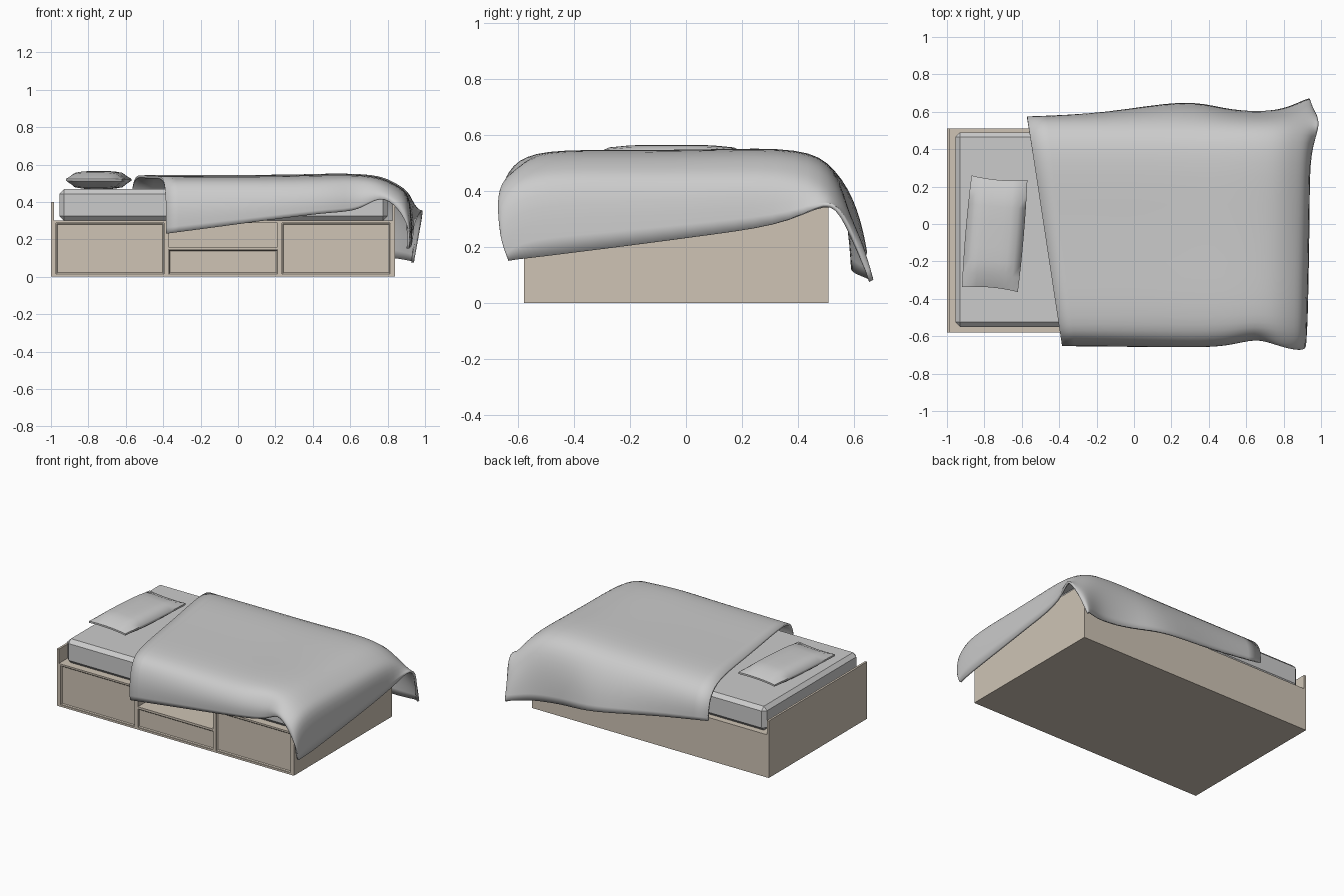
import bpy, bmesh, math

if "Cube" in bpy.data.objects:
    bpy.data.objects.remove(bpy.data.objects["Cube"])

wood = bpy.data.materials.new("wood")
wood.diffuse_color = (0.62, 0.55, 0.46, 1)
wood.use_nodes = True
wood.node_tree.nodes["Principled BSDF"].inputs["Base Color"].default_value = wood.diffuse_color


def make(name, bm, mat=None):
    me = bpy.data.meshes.new(name)
    bmesh.ops.recalc_face_normals(bm, faces=bm.faces[:])
    bm.to_mesh(me)
    bm.free()
    ob = bpy.data.objects.new(name, me)
    bpy.context.collection.objects.link(ob)
    if mat:
        me.materials.append(mat)
    return ob


def box_bm(x0, x1, y0, y1, z0, z1):
    bm = bmesh.new()
    bmesh.ops.create_cube(bm, size=1)
    for v in bm.verts:
        v.co = ((x0 + x1) / 2 + v.co.x * (x1 - x0),
                (y0 + y1) / 2 + v.co.y * (y1 - y0),
                (z0 + z1) / 2 + v.co.z * (z1 - z0))
    return bm


def board(name, *b):
    return make(name, box_bm(*b), wood)


def drawer(name, x0, x1, z0, z1):
    # panel with a narrow rim around a slightly recessed centre
    bm = box_bm(x0, x1, -0.576, -0.55, z0, z1)
    front = [f for f in bm.faces if f.normal.y < -0.9 or f.calc_center_median().y < -0.57]
    bmesh.ops.inset_region(bm, faces=front, thickness=0.008, depth=0)
    bmesh.ops.translate(bm, verts=front[0].verts[:], vec=(0, 0.006, 0))
    return make(name, bm, wood)


def smooth(ob, angle=50):
    bpy.ops.object.select_all(action='DESELECT')
    ob.select_set(True)
    bpy.context.view_layer.objects.active = ob
    bpy.ops.object.shade_smooth_by_angle(angle=math.radians(angle))


# bed frame boards
F, B = -0.58, 0.51
board("headboard", -1.0, -0.985, F, B, 0, 0.40)
board("footboard", 0.825, 0.84, F, B, 0, 0.40)
board("back_panel", -0.985, 0.825, B - 0.02, B, 0, 0.30)
board("base", -0.985, 0.825, F, B - 0.02, 0, 0.014)
board("deck", -0.985, 0.825, F, B - 0.02, 0.288, 0.30)
for n, x0, x1 in (("left_stile", -0.985, -0.972), ("left_divider", -0.396, -0.372),
                  ("right_divider", 0.212, 0.236), ("right_stile", 0.814, 0.825)):
    board(n, x0, x1, F, B - 0.02, 0.014, 0.288)
board("niche_shelf", -0.372, 0.212, F, B - 0.02, 0.145, 0.16)

# drawer fronts
drawer("left_drawer", -0.970, -0.398, 0.016, 0.286)
drawer("right_drawer", 0.238, 0.812, 0.016, 0.286)
drawer("middle_drawer", -0.370, 0.210, 0.016, 0.143)

# mattress with chamfered edges
bm = box_bm(-0.955, 0.80, -0.55, 0.49, 0.30, 0.468)
bmesh.ops.bevel(bm, geom=bm.edges[:], offset=0.025, segments=1, affect='EDGES')
make("mattress", bm)

# pillow: puffed subdivided cube
bm = bmesh.new()
bmesh.ops.create_cube(bm, size=2)
bmesh.ops.subdivide_edges(bm, edges=bm.edges[:], cuts=7, use_grid_fill=True)
for v in bm.verts:
    x, y, z = v.co
    puff = max(0.0, (1 - x ** 4) * (1 - y ** 4)) ** 0.6
    v.co = (0.15 * x * (1 + 0.04 * (1 - y * y)), 0.30 * y * (1 - 0.04 * (1 - x * x)),
            z * (0.006 + 0.042 * puff))
pillow = make("pillow", bm)
pillow.location = (-0.745, -0.052, 0.517)
pillow.rotation_euler.z = -0.085
smooth(pillow)

# blanket: cross-sections from head to foot
# x front, x back, front hem y z, back hem y z, top z
stations = [
    (-0.385, -0.575, -0.65, 0.23, 0.575, 0.31, 0.54),
    (-0.12, -0.15, -0.652, 0.265, 0.59, 0.245, 0.542),
    (0.25, 0.28, -0.657, 0.315, 0.67, 0.18, 0.542),
    (0.50, 0.48, -0.655, 0.345, 0.615, 0.15, 0.55),
    (0.65, 0.65, -0.605, 0.35, 0.60, 0.125, 0.548),
    (0.76, 0.78, -0.645, 0.44, 0.61, 0.11, 0.535),
    (0.86, 0.87, -0.672, 0.37, 0.645, 0.095, 0.485),
    (0.925, 0.945, -0.67, 0.24, 0.68, 0.085, 0.43),
]
rows = []
for xf, xb, yf, zf, yb, zb, zt in stations:
    sec = [(yf, zf), (yf - 0.008, zf * 0.45 + (zt - 0.07) * 0.55), (yf + 0.03, zt - 0.05),
           (-0.53, zt), (-0.2, zt - 0.003), (0.1, zt), (0.42, zt + 0.008),
           (0.54, zt - 0.06), (yb * 0.6 + 0.23, zb * 0.5 + (zt - 0.06) * 0.5), (yb, zb)]
    rows.append([(xf + (xb - xf) * (y + 0.65) / 1.25, y, z) for y, z in sec])
# foot hem, ending in the flared back corner
rows.append([(0.915, -0.635, 0.15), (0.92, -0.61, 0.155), (0.925, -0.56, 0.16),
             (0.93, -0.48, 0.17), (0.935, -0.2, 0.205), (0.94, 0.1, 0.245),
             (0.94, 0.39, 0.285), (1.0, 0.53, 0.40), (0.97, 0.60, 0.24), (0.94, 0.655, 0.075)])
me = bpy.data.meshes.new("blanket")
n = len(rows[0])
me.from_pydata([p for r in rows for p in r], [],
               [(i * n + j, (i + 1) * n + j, (i + 1) * n + j + 1, i * n + j + 1)
                for i in range(len(rows) - 1) for j in range(n - 1)])
blanket = bpy.data.objects.new("blanket", me)
bpy.context.collection.objects.link(blanket)
smooth(blanket, 180)
sub = blanket.modifiers.new("subsurf", 'SUBSURF')
sub.levels = sub.render_levels = 2
sub.boundary_smooth = 'PRESERVE_CORNERS'
sol = blanket.modifiers.new("thickness", 'SOLIDIFY')
sol.thickness = 0.014
sol.offset = -1
